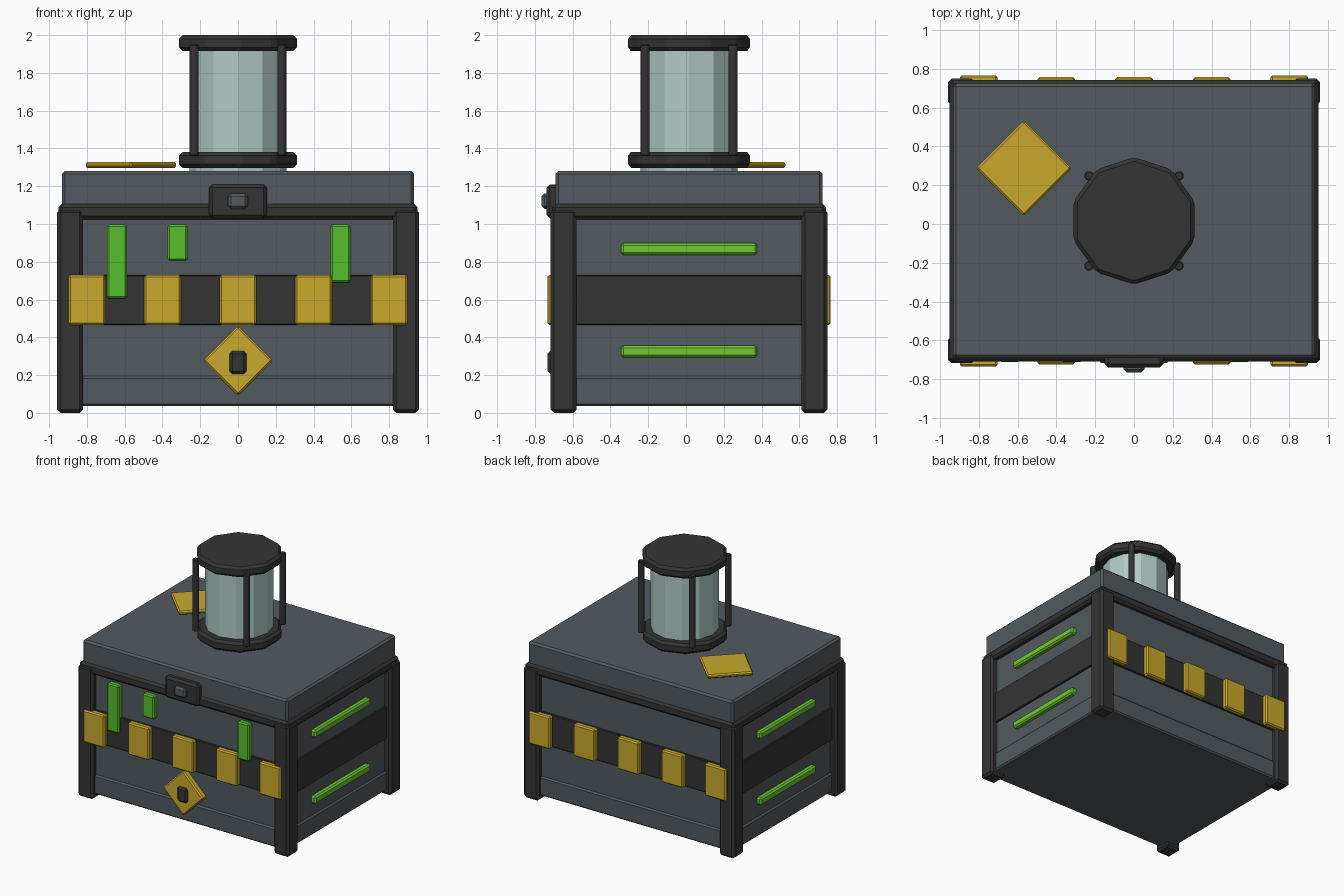
import bpy
import bmesh
import math
from mathutils import Matrix, Vector

cube = bpy.data.objects.get("Cube")
if cube:
    bpy.data.objects.remove(cube, do_unlink=True)


def material(name, r, g, b):
    m = bpy.data.materials.new(name)
    m.use_nodes = True
    m.diffuse_color = (r, g, b, 1)
    m.node_tree.nodes["Principled BSDF"].inputs["Base Color"].default_value = (r, g, b, 1)
    return m


STEEL = material("slate_grey", 0.084, 0.102, 0.117)
DARK = material("charcoal", 0.034, 0.034, 0.034)
YELLOW = material("warning_yellow", 0.58, 0.40, 0.025)
GREEN = material("green", 0.093, 0.52, 0.025)
LIME = material("lime_green", 0.16, 0.59, 0.03)
GLASS = material("pale_glass", 0.434, 0.591, 0.552)

CY = 0.016            # middle of the chest in depth
HALF_DEPTH = 0.733    # centre to outer face of the corner posts


def finish(name, bm, mat, bevel):
    """Turn a bmesh into a flat-shaded object with chamfered edges."""
    mesh = bpy.data.meshes.new(name)
    bm.to_mesh(mesh)
    bm.free()
    mesh.materials.append(mat)
    obj = bpy.data.objects.new(name, mesh)
    bpy.context.collection.objects.link(obj)
    if bevel:
        mod = obj.modifiers.new("chamfer", "BEVEL")
        mod.width = bevel
        mod.segments = 1
        mod.limit_method = "ANGLE"
    return obj


def box(name, x, y, z, mat, bevel=0.01, turn=None):
    """Box from (min, max) ranges, optionally turned 45 degrees about an axis."""
    lo, hi = Vector((x[0], y[0], z[0])), Vector((x[1], y[1], z[1]))
    size = hi - lo
    bm = bmesh.new()
    bmesh.ops.create_cube(bm, size=1, matrix=Matrix.Diagonal((*size, 1)))
    if turn:
        bm.transform(Matrix.Rotation(math.pi / 4, 4, turn))
    bm.transform(Matrix.Translation((lo + hi) / 2))
    return finish(name, bm, mat, bevel)


def cylinder(name, x, y, z, radius, sides, mat, bevel=0.0):
    """Upright prism with one corner pointing to the back."""
    bm = bmesh.new()
    bmesh.ops.create_cone(bm, cap_ends=True, segments=sides, radius1=radius,
                          radius2=radius, depth=z[1] - z[0])
    first = max(bm.verts, key=lambda v: v.co.y).co
    bm.transform(Matrix.Rotation(math.atan2(first.x, first.y), 4, "Z"))
    bm.transform(Matrix.Translation((x, y, (z[0] + z[1]) / 2)))
    return finish(name, bm, mat, bevel)


def around(half):
    return (CY - half, CY + half)


def span(centre, half):
    return (centre - half, centre + half)


# Chest: body, plinth, band, rim and lid
box("body", (-0.905, 0.905), around(0.685), (0.036, 1.06), STEEL)
box("plinth", (-0.918, 0.918), around(0.698), (0.036, 0.195), STEEL, 0.012)
box("band", (-0.92, 0.92), around(0.70), (0.465, 0.73), DARK, 0.005)
box("rim", (-0.95, 0.95), around(0.725), (1.025, 1.106), DARK, 0.018)
box("lid", (-0.932, 0.932), around(0.707), (1.09, 1.28), STEEL, 0.015)

# Corner posts
for sx, side in ((1, "left"), (-1, "right")):
    for sy, end in ((-1, "front"), (1, "back")):
        box(f"{end}_{side}_post", span(sx * 0.889, 0.069),
            span(CY + sy * (HALF_DEPTH - 0.069), 0.069), (0, 1.078), DARK, 0.018)

# Yellow warning blocks along the band, front and back
for sy, end in ((-1, "front"), (1, "back")):
    for i in range(-2, 3):
        reach = 0.75 if abs(i) == 2 else 0.74
        box(f"{end}_warning_block_{i + 3}", span(i * 0.4, 0.097),
            span(CY + sy * (reach - 0.025), 0.025), (0.465, 0.73), YELLOW, 0.01)

# Green strips hanging on the front
for i, (x, bottom) in enumerate(((-0.64, 0.605), (-0.32, 0.805), (0.542, 0.69))):
    box(f"front_strip_{i + 1}", span(x, 0.053), (-0.712, -0.66), (bottom, 0.997), GREEN)

# Lime light bars on both sides
for sx, side in ((1, "left"), (-1, "right")):
    for z, level in ((0.868, "upper"), (0.325, "lower")):
        box(f"{side}_{level}_light_bar", span(sx * 0.92, 0.025),
            around(0.36), span(z, 0.031), LIME, 0.012)

# Front diamond badge with its keyhole
box("front_diamond", span(0, 0.131), (-0.715, -0.66), span(0.277, 0.131), YELLOW, 0.01, "Y")
box("keyhole_block", span(0, 0.045), (-0.733, -0.68), (0.205, 0.328), DARK, 0.015)

# Latch
box("latch_plate", span(0, 0.153), (-0.738, -0.66), (1.03, 1.21), DARK, 0.018)
box("latch_knob", span(0, 0.053), (-0.765, -0.72), (1.08, 1.162), STEEL, 0.016)

# Diamond plate above the lid
box("lid_diamond", span(-0.567, 0.174), span(0.287, 0.174), (1.297, 1.328), YELLOW, 0.01, "Z")

# Lantern: glass, end caps and four rods
cylinder("lantern_glass", 0, CY, (1.275, 1.95), 0.257, 12, GLASS)
for name, z in (("lantern_base", (1.297, 1.382)), ("lantern_cap", (1.915, 2.0))):
    cylinder(name, 0, CY, z, 0.328, 10, DARK, 0.02)
for sx, side in ((1, "left"), (-1, "right")):
    for sy, end in ((-1, "front"), (1, "back")):
        cylinder(f"lantern_{end}_{side}_rod", sx * 0.232, CY + sy * 0.232,
                 (1.36, 1.95), 0.026, 8, DARK, 0.006)
